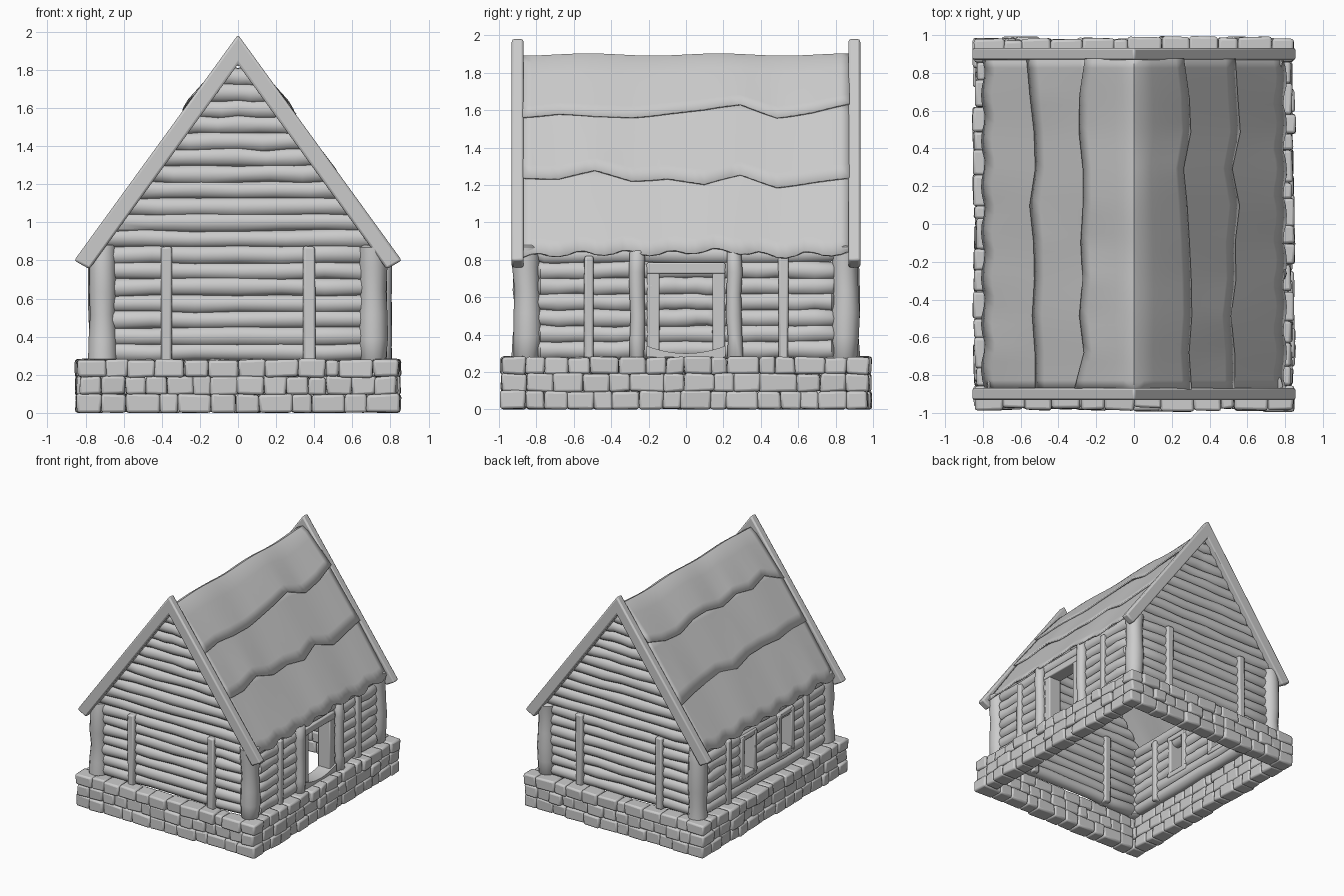
import bpy, bmesh, math, random
from mathutils import Vector, Matrix

if "Cube" in bpy.data.objects:
    bpy.data.objects.remove(bpy.data.objects["Cube"])

rng = random.Random(7)
SLOPE = 1.37


def finish(bm, name, bevel=0.0, thick=0.0):
    bmesh.ops.recalc_face_normals(bm, faces=bm.faces)
    me = bpy.data.meshes.new(name)
    bm.to_mesh(me)
    bm.free()
    ob = bpy.data.objects.new(name, me)
    bpy.context.collection.objects.link(ob)
    if thick:
        m = ob.modifiers.new("thickness", 'SOLIDIFY')
        m.thickness, m.offset = thick, 0
    if bevel:
        m = ob.modifiers.new("soft_edges", 'BEVEL')
        m.width, m.segments = bevel, 2
    bpy.ops.object.select_all(action='DESELECT')
    bpy.context.view_layer.objects.active = ob
    ob.select_set(True)
    bpy.ops.object.shade_smooth_by_angle(angle=math.radians(45))
    return ob


def box(bm, lo, hi, jitter=0.0):
    lo, hi = Vector(lo), Vector(hi)
    mat = Matrix.Translation((lo + hi) / 2) @ Matrix.Diagonal((*(hi - lo), 1))
    for v in bmesh.ops.create_cube(bm, size=1, matrix=mat)['verts']:
        v.co += Vector([rng.uniform(-jitter, jitter) for _ in range(3)])
        v.co.z = max(0, v.co.z)


def log(bm, a, b, r, sides=10, jitter=0.1, seg=6):
    """Irregular round timber from a to b with softened ends."""
    a, b = Vector(a), Vector(b)
    d = (b - a).normalized()
    side = d.cross(Vector((0, 0, 1))) if abs(d.z) < 0.9 else Vector((1, 0, 0))
    up = side.cross(d)
    stops = [0, 0.02] + [i / seg for i in range(1, seg)] + [0.98, 1]
    rings = []
    for i, t in enumerate(stops):
        k = r * (0.8 if i in (0, len(stops) - 1) else rng.uniform(1 - jitter, 1 + jitter))
        c = a.lerp(b, t) + up * rng.uniform(-0.006, 0.006)
        rings.append([bm.verts.new(c + k * (
            side * math.cos(2 * math.pi * j / sides) + up * math.sin(2 * math.pi * j / sides)))
            for j in range(sides)])
    for p, q in zip(rings, rings[1:]):
        for j in range(sides):
            k = (j + 1) % sides
            bm.faces.new((p[j], p[k], q[k], q[j]))
    bm.faces.new(rings[0])
    bm.faces.new(rings[-1])


# stone footing: three courses laid as a hollow ring
T = 0.125


def breaks(a, b, n):
    s = (b - a) / n
    return [a] + [a + s * (i + rng.uniform(-0.25, 0.25)) for i in range(1, n)] + [b]


bm = bmesh.new()
for c, (z0, z1) in enumerate([(0, 0.098), (0.095, 0.192), (0.188, 0.28)]):
    long_x = c % 2 == 0
    X, Y = 0.845, 0.982
    ex, ey = (X, Y - T) if long_x else (X - T, Y)
    for s in (-1, 1):
        bx = breaks(-ex, ex, 12)
        for a, b in zip(bx, bx[1:]):
            y = sorted((s * (Y + rng.uniform(-0.014, 0.01)), s * (Y - T)))
            box(bm, (a, y[0], z0), (b, y[1], z1), 0.006)
        by = breaks(-ey, ey, 14)
        for a, b in zip(by, by[1:]):
            x = sorted((s * (X + rng.uniform(-0.014, 0.01)), s * (X - T)))
            box(bm, (x[0], a, z0), (x[1], b, z1), 0.006)
finish(bm, "stone_footing", bevel=0.014)

# gable walls: stacked logs, cut along the roof slope
ROWS = [0.32 + 0.085 * i for i in range(18)]
for s, name in ((-1, "front_wall_logs"), (1, "back_wall_logs")):
    bm = bmesh.new()
    for i, z in enumerate(ROWS):
        half = 0.68 if i < 7 else (1.95 - z) / SLOPE
        log(bm, (-half, s * 0.835, z), (half, s * 0.835, z), 0.053)
    for q in (-1, 1):
        bmesh.ops.bisect_plane(bm, geom=bm.verts[:] + bm.edges[:] + bm.faces[:], clear_outer=True,
                               plane_co=(0, 0, 1.875), plane_no=(q * SLOPE, 0, 1))
    finish(bm, name)

# side walls: door gap on the right, two windows on the left
bm = bmesh.new()
for z in ROWS[:7]:
    for a, b in ([(-0.79, 0.79)] if z > 0.8 else [(-0.79, -0.17), (0.17, 0.79)]):
        log(bm, (0.71, a, z), (0.71, b, z), 0.053)
finish(bm, "right_wall_logs")
bm = bmesh.new()
for z in ROWS[:7]:
    spans = [(-0.79, -0.33), (-0.17, 0.17), (0.33, 0.79)] if 0.43 < z < 0.72 else [(-0.79, 0.79)]
    for a, b in spans:
        log(bm, (-0.71, a, z), (-0.71, b, z), 0.053)
finish(bm, "left_wall_logs")

# corner posts
bm = bmesh.new()
for sx in (-1, 1):
    for sy in (-1, 1):
        log(bm, (sx * 0.71, sy * 0.85, 0.27), (sx * 0.71, sy * 0.85, 0.88), 0.072, 12, 0.08, 5)
finish(bm, "corner_posts")

# slim wall battens on every side
bm = bmesh.new()
for s in (-1, 1):
    for q in (-1, 1):
        x, y = q * 0.375, s * 0.84
        box(bm, (x - 0.03, y - 0.07, 0.27), (x + 0.03, y + 0.07, 0.875), 0.004)
        x, y = s * 0.71, q * 0.52
        box(bm, (x - 0.07, y - 0.026, 0.27), (x + 0.07, y + 0.026, 0.82), 0.004)
finish(bm, "wall_battens", bevel=0.012)

# doorway: round posts, jambs, lintel and worn sill
bm = bmesh.new()
for s in (-1, 1):
    log(bm, (0.765, s * 0.26, 0.27), (0.765, s * 0.26, 0.85), 0.042, 10, 0.06, 5)
finish(bm, "door_posts")
bm = bmesh.new()
for s in (-1, 1):
    box(bm, (0.65, s * 0.175 - 0.033, 0.28), (0.765, s * 0.175 + 0.033, 0.78))
box(bm, (0.65, -0.21, 0.725), (0.77, 0.21, 0.785))
finish(bm, "door_frame", bevel=0.008)
bm = bmesh.new()
pts = [(-0.21, 0.28), (0.21, 0.28)]
pts += [(0.03 * i, 0.30 + 0.04 * (i / 7) ** 2) for i in range(7, -8, -1)]
f = bm.faces.new([bm.verts.new((0.66, y, z)) for y, z in pts])
ext = bmesh.ops.extrude_face_region(bm, geom=[f])
bmesh.ops.translate(bm, vec=(0.12, 0, 0), verts=[v for v in ext['geom'] if isinstance(v, bmesh.types.BMVert)])
finish(bm, "door_sill")

# window frames on the left wall
bm = bmesh.new()
for c in (-0.25, 0.25):
    for s in (-1, 1):
        y = c + s * 0.085
        box(bm, (-0.775, y - 0.022, 0.42), (-0.65, y + 0.022, 0.77), 0.003)
    for z in (0.425, 0.755):
        box(bm, (-0.77, c - 0.11, z - 0.022), (-0.65, c + 0.11, z + 0.022), 0.003)
finish(bm, "window_frames", bevel=0.008)

# roof: three thin overlapping layers per slope, ragged at the lower edge
LAYERS = [(0.0, 0.28, 0.0, 0.055), (0.22, 0.53, 0.03, 0.035), (0.46, 0.795, 0.018, 0.0)]
NU, NV = 6, 36
for k, (x0, x1, l0, l1) in enumerate(LAYERS):
    bm = bmesh.new()
    for s in (-1, 1):
        knots = [(rng.uniform(-0.025, 0.035), rng.uniform(-0.012, 0.012)) for _ in range(NV // 4 + 2)]
        cols = []
        for j in range(NV + 1):
            y = -0.875 + 1.75 * j / NV
            i, t = j // 4, (j % 4) / 4
            ragged, drop = [a + (b - a) * t for a, b in zip(knots[i], knots[i + 1])]
            if k == 2:
                ragged = 0.025 * abs(math.sin(y * 13 + s)) - 0.015
            col = []
            for i in range(NU + 1):
                u = i / NU
                x = x0 + (x1 + ragged - x0) * u
                z = 1.925 - SLOPE * math.sqrt(x * x + 0.0006) + l0 + (l1 - l0) * u
                z += 0.006 * math.sin(9 * y) + drop * u
                col.append(bm.verts.new((s * x, y, z)))
            cols.append(col)
        for p, q in zip(cols, cols[1:]):
            for i in range(NU):
                bm.faces.new((p[i], p[i + 1], q[i + 1], q[i]))
    bmesh.ops.remove_doubles(bm, verts=bm.verts, dist=0.0005)
    finish(bm, ("ridge", "middle", "eave")[k] + "_roof_layer", thick=0.012)

# barge boards capping both gables
for s, name in ((-1, "front_barge_boards"), (1, "back_barge_boards")):
    bm = bmesh.new()
    rows = [[bm.verts.new((x, y, z)) for x, z in
             ((-0.86, 0.80), (0, 1.985), (0.86, 0.80), (0.78, 0.755), (0, 1.83), (-0.78, 0.755))]
            for y in (s * 0.868, s * 0.932)]
    for a in rows:
        bm.faces.new((a[0], a[1], a[4], a[5]))
        bm.faces.new((a[1], a[2], a[3], a[4]))
    for i in range(6):
        n = (i + 1) % 6
        bm.faces.new((rows[0][i], rows[0][n], rows[1][n], rows[1][i]))
    finish(bm, name, bevel=0.012)
